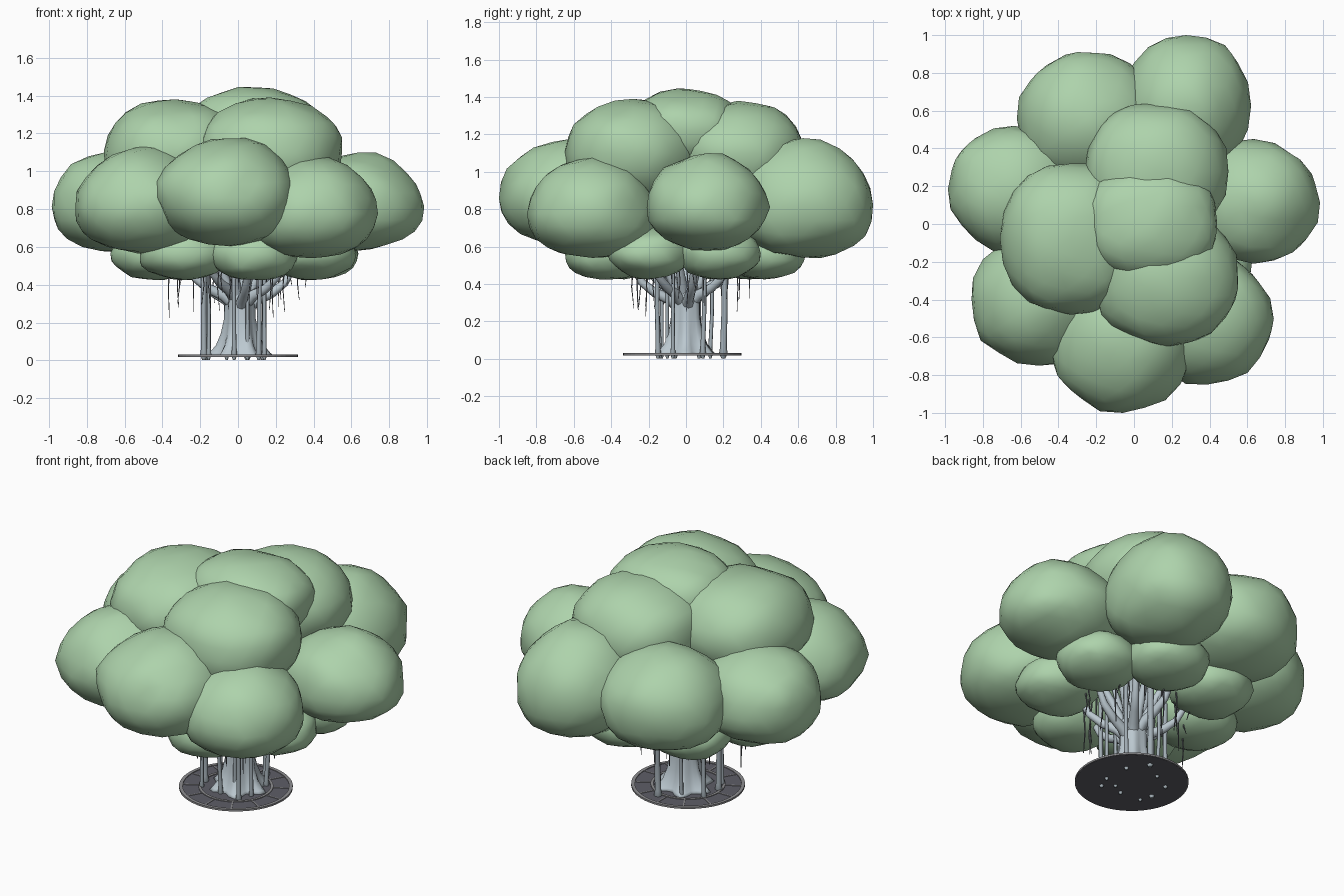
import bpy, bmesh, math, random
from mathutils import Vector, noise

if "Cube" in bpy.data.objects:
    bpy.data.objects.remove(bpy.data.objects["Cube"])

random.seed(4)

def mat(name, c):
    m = bpy.data.materials.new(name)
    m.diffuse_color = (*c, 1)
    m.use_nodes = True
    m.node_tree.nodes["Principled BSDF"].inputs["Base Color"].default_value = m.diffuse_color
    return m

LEAF = mat("leaf green", (0.42, 0.65, 0.41))
BARK = mat("pale bark", (0.50, 0.58, 0.63))
ROOT = mat("root grey", (0.36, 0.42, 0.46))
VINE = mat("hanging root grey", (0.15, 0.16, 0.18))
DARK = mat("grate dark", (0.11, 0.11, 0.135))
RIM = mat("grate rim", (0.27, 0.27, 0.28))

def finish(name, bm, m, smooth=True):
    me = bpy.data.meshes.new(name)
    bm.to_mesh(me)
    bm.free()
    me.materials.append(m)
    for p in me.polygons:
        p.use_smooth = smooth
    o = bpy.data.objects.new(name, me)
    bpy.context.collection.objects.link(o)
    return o

def blob(name, c, r, seed, power=1.0, sag=0.0):
    """Lumpy ellipsoid fitted to centre c and half sizes r; sag lowers its waist."""
    bm = bmesh.new()
    bmesh.ops.create_icosphere(bm, subdivisions=3, radius=1)
    off = Vector((seed * 3.7, seed * 1.3, seed * 2.1))
    for v in bm.verts:
        n = v.co.normalized()
        k = 1 + 0.06 * noise.noise(n * 1.7 + off) + 0.03 * noise.noise(n * 3.5 + off)
        v.co = Vector([math.copysign(abs(a) ** power, a) for a in n]) * k
    for i in range(3):
        lo = min(v.co[i] for v in bm.verts)
        hi = max(v.co[i] for v in bm.verts)
        for v in bm.verts:
            t = 2 * (v.co[i] - lo) / (hi - lo) - 1
            if i == 2:
                t -= sag * (1 - t * t)
            v.co[i] = c[i] + r[i] * t
    return finish(name, bm, LEAF)

def tubes(name, paths, m, sides=1):
    """Tapered tubes; each path is a list of (x, y, z, radius)."""
    cu = bpy.data.curves.new(name, 'CURVE')
    cu.dimensions = '3D'
    cu.bevel_depth = 1
    cu.bevel_resolution = sides
    cu.use_fill_caps = True
    for p in paths:
        s = cu.splines.new('POLY')
        s.points.add(len(p) - 1)
        for pt, q in zip(s.points, p):
            pt.co = (q[0], q[1], q[2], 1)
            pt.radius = q[3]
    o = bpy.data.objects.new(name, cu)
    bpy.context.collection.objects.link(o)
    cu.materials.append(m)
    bpy.ops.object.select_all(action='DESELECT')
    o.select_set(True)
    bpy.context.view_layer.objects.active = o
    bpy.ops.object.convert(target='MESH')
    bpy.ops.object.shade_smooth_by_angle(angle=math.radians(60))

# canopy: outer ring of seven, upper tier of three, crown
big = [
    ((-0.07, -0.62, 0.89), (0.37, 0.38, 0.285)),
    ((-0.50, -0.40, 0.85), (0.36, 0.35, 0.285)),
    ((0.39, -0.50, 0.81), (0.35, 0.35, 0.27)),
    ((0.63, 0.12, 0.84), (0.355, 0.33, 0.26)),
    ((0.27, 0.62, 0.86), (0.35, 0.38, 0.32)),
    ((-0.25, 0.55, 0.86), (0.37, 0.36, 0.29)),
    ((-0.63, 0.18, 0.84), (0.355, 0.34, 0.27)),
    ((-0.33, -0.08, 1.10), (0.38, 0.40, 0.28)),
    ((0.17, -0.29, 1.10), (0.38, 0.36, 0.29)),
    ((0.12, 0.28, 1.10), (0.38, 0.36, 0.28)),
    ((0.08, 0.00, 1.22), (0.36, 0.31, 0.225)),
]
for i, (c, r) in enumerate(big):
    outer = i < 7
    blob(f"canopy_clump_{i + 1}", c, r, i + 1, 0.98 if outer else 0.92, 0.12 if outer else 0)

# canopy: seven small low clumps on the underside
for i in range(7):
    a = math.radians(24) + math.tau * i / 7
    blob(f"low_clump_{i + 1}", (0.44 * math.cos(a), 0.43 * math.sin(a), 0.565),
         (0.235, 0.225, 0.14), i + 20, 0.95)

# trunk: fluted, flaring at the foot
bm = bmesh.new()
N = 28
prof = [(0.022, 0.155), (0.04, 0.138), (0.08, 0.112), (0.14, 0.093), (0.22, 0.08),
        (0.30, 0.078), (0.38, 0.075), (0.46, 0.06), (0.70, 0.035)]
rings = []
for z, r in prof:
    lobe = 0.05 + 0.16 * max(0, 1 - z / 0.2)
    ring = []
    for k in range(N):
        a = math.tau * k / N
        q = r * (1 + lobe * math.cos(6 * a + 0.4) + 0.04 * math.sin(3 * a))
        ring.append(bm.verts.new((0.01 + q * math.cos(a), q * math.sin(a), z)))
    rings.append(ring)
for a, b in zip(rings, rings[1:]):
    for k in range(N):
        bm.faces.new((a[k], a[(k + 1) % N], b[(k + 1) % N], b[k]))
bm.faces.new(rings[0][::-1])
bm.faces.new(rings[-1])
finish("trunk", bm, BARK)

# branches: low arms curving outward, and steeper inner ones
paths = []
for k in range(8):
    a = math.tau * k / 8 + 0.15
    d = 0.025 * (k % 3)
    c, s = math.cos(a), math.sin(a)
    paths.append([(r * c + 0.01, r * s, z + d, w) for r, z, w in
                  [(0.03, 0.27, 0.035), (0.09, 0.32, 0.03), (0.17, 0.355, 0.025),
                   (0.24, 0.41, 0.021), (0.29, 0.50, 0.017), (0.36, 0.66, 0.012)]])
    a += 0.35
    c, s = math.cos(a), math.sin(a)
    paths.append([(r * c + 0.01, r * s, z, w) for r, z, w in
                  [(0.04, 0.33, 0.03), (0.09, 0.43, 0.025), (0.16, 0.55, 0.02), (0.26, 0.75, 0.014)]])
tubes("branches", paths, BARK, 2)

# pillar roots standing on the ground
pillars = [(-0.18, -0.06, 0.016), (-0.155, -0.13, 0.011), (0.11, -0.15, 0.013), (0.14, -0.07, 0.011),
           (-0.17, 0.07, 0.013), (0.05, 0.20, 0.018), (-0.02, -0.14, 0.012), (0.13, 0.09, 0.013),
           (-0.06, 0.13, 0.011), (0.05, -0.10, 0.011)]
paths = []
for x, y, r in pillars:
    k = random.uniform(0.98, 1.1)
    paths.append([(x, y, 0.003, r * 0.6), (x, y, 0.03, r * 1.3), (x, y, 0.06, r),
                  (x * k, y * k, 0.25, r * 0.9), (x * k, y * k, 0.55, r)])
tubes("pillar_roots", paths, ROOT, 2)

# thin hanging roots
paths = []
for k in range(34):
    a = math.tau * k / 34 + random.uniform(-0.1, 0.1)
    r = random.uniform(0.2, 0.37)
    x, y = r * math.cos(a), r * math.sin(a)
    z = random.uniform(0.22, 0.42)
    j = random.uniform(-0.012, 0.012)
    paths.append([(x, y, 0.54, 0.005), (x + j, y - j, (z + 0.5) / 2, 0.004), (x, y, z, 0.002)])
tubes("hanging_roots", paths, VINE, 0)

# round ground grate: plate, rings and spokes
CY, R = -0.02, 0.317

def ring(name, r0, r1, z0, z1, m, n=48):
    bm = bmesh.new()
    sec = [(r0, z0), (r1, z0), (r1, z1), (r0, z1)]
    vs = [[bm.verts.new((r * math.cos(math.tau * k / n), CY + r * math.sin(math.tau * k / n), z))
           for r, z in sec] for k in range(n)]
    for k in range(n):
        a, b = vs[k], vs[(k + 1) % n]
        for j in range(4):
            bm.faces.new((a[j], b[j], b[(j + 1) % 4], a[(j + 1) % 4]))
    bmesh.ops.recalc_face_normals(bm, faces=bm.faces)
    finish(name, bm, m, False)

bm = bmesh.new()
bmesh.ops.create_cone(bm, cap_ends=True, segments=48, radius1=R - 0.005, radius2=R - 0.005, depth=0.008)
bmesh.ops.translate(bm, verts=bm.verts, vec=(0, CY, 0.022))
finish("grate_plate", bm, DARK, False)
ring("grate_outer_rim", R - 0.02, R, 0.019, 0.030, RIM)
ring("grate_inner_ring", 0.193, 0.209, 0.02, 0.030, RIM)

bm = bmesh.new()
for k in range(12):
    a = math.tau * k / 12
    vs = bmesh.ops.create_cube(bm, size=1)['verts']
    for v in vs:
        x, y = 0.253 + v.co.x * 0.1, v.co.y * 0.008
        v.co = (x * math.cos(a) - y * math.sin(a), CY + x * math.sin(a) + y * math.cos(a),
                0.025 + v.co.z * 0.008)
finish("grate_spokes", bm, RIM, False)
